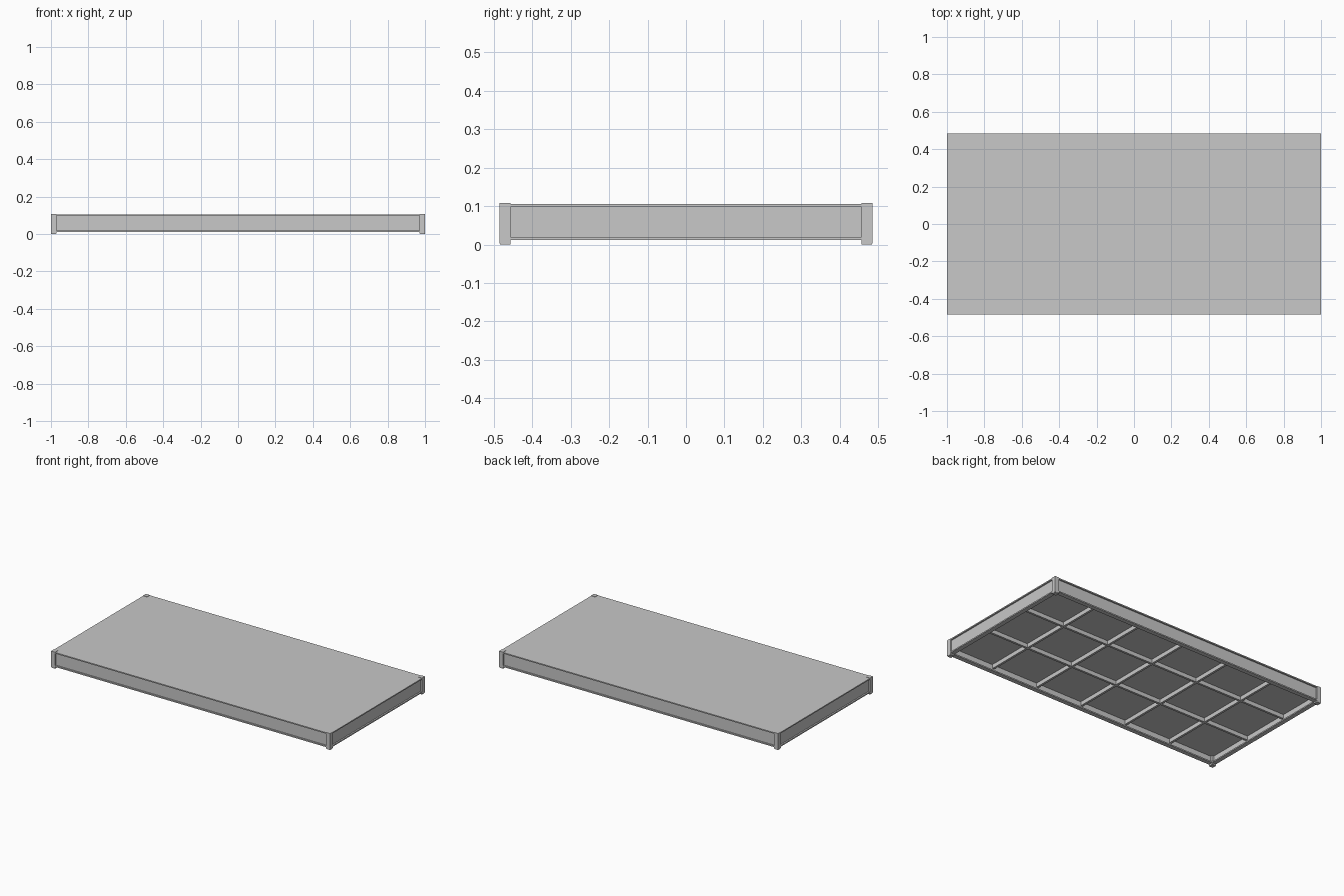
import bpy

if "Cube" in bpy.data.objects:
    bpy.data.objects.remove(bpy.data.objects["Cube"])

GREY = (0.58, 0.58, 0.58, 1)
mat = bpy.data.materials.new("grey_metal")
mat.use_nodes = True
mat.diffuse_color = GREY
mat.node_tree.nodes["Principled BSDF"].inputs["Base Color"].default_value = GREY

X, Y = 1.0, 0.485            # half sizes
TOP, POST = 0.1075, 0.029    # post height and width
EDGE = 0.0005                # setback of the deck and rails from the posts


def box(name, x, y, z):
    """Box between (low, high) limits on each axis."""
    bpy.ops.mesh.primitive_cube_add(size=1)
    ob = bpy.context.object
    ob.name = name
    ob.location = [sum(r) / 2 for r in (x, y, z)]
    ob.scale = [r[1] - r[0] for r in (x, y, z)]
    bpy.ops.object.transform_apply(location=True, scale=True)
    ob.data.materials.append(mat)
    return ob


def span(centre, width):
    return (centre - width / 2, centre + width / 2)


# Deck plate, also the upper flange of the rails
deck_x, deck_y = X - EDGE, Y - EDGE
box("deck_plate", (-deck_x, deck_x), (-deck_y, deck_y), (0.098, 0.1055))

# Deck core between the rails
inner_x, inner_y = X - 0.014, Y - 0.014
box("deck_core", (-inner_x, inner_x), (-inner_y, inner_y), (0.06, 0.1))

# Corner posts on thin feet
for sx, side in ((-1, "right"), (1, "left")):
    for sy, end in ((-1, "front"), (1, "back")):
        cx, cy = sx * (X - POST / 2), sy * (Y - POST / 2)
        box(f"{end}_{side}_post", span(cx, POST), span(cy, POST), (0.003, TOP))
        box(f"{end}_{side}_foot", span(cx, POST - 0.002), span(cy, POST - 0.002), (0, 0.004))

# Edge rails: recessed web over a lower flange
WEB, FLANGE = (0.010, 0.016), (EDGE, POST)
for s, end, side in ((-1, "front", "right"), (1, "back", "left")):
    for part, depth, z in (("web", WEB, (0.013, 0.1)), ("flange", FLANGE, (0.0115, 0.0195))):
        y = sorted(s * (Y - d) for d in depth)
        box(f"{end}_rail_{part}", (POST - X, X - POST), y, z)
        x = sorted(s * (X - d) for d in depth)
        box(f"{side}_rail_{part}", x, (POST - Y, Y - POST), z)

# Ribs under the deck
RIB = 0.014
for i in range(1, 6):
    box(f"cross_rib_{i}", span(-X + i * X / 3, RIB), (-inner_y, inner_y), (0.034, 0.062))
for i in range(1, 3):
    box(f"long_rib_{i}", (-inner_x, inner_x), span(-Y + i * 2 * Y / 3, RIB), (0.0345, 0.062))
